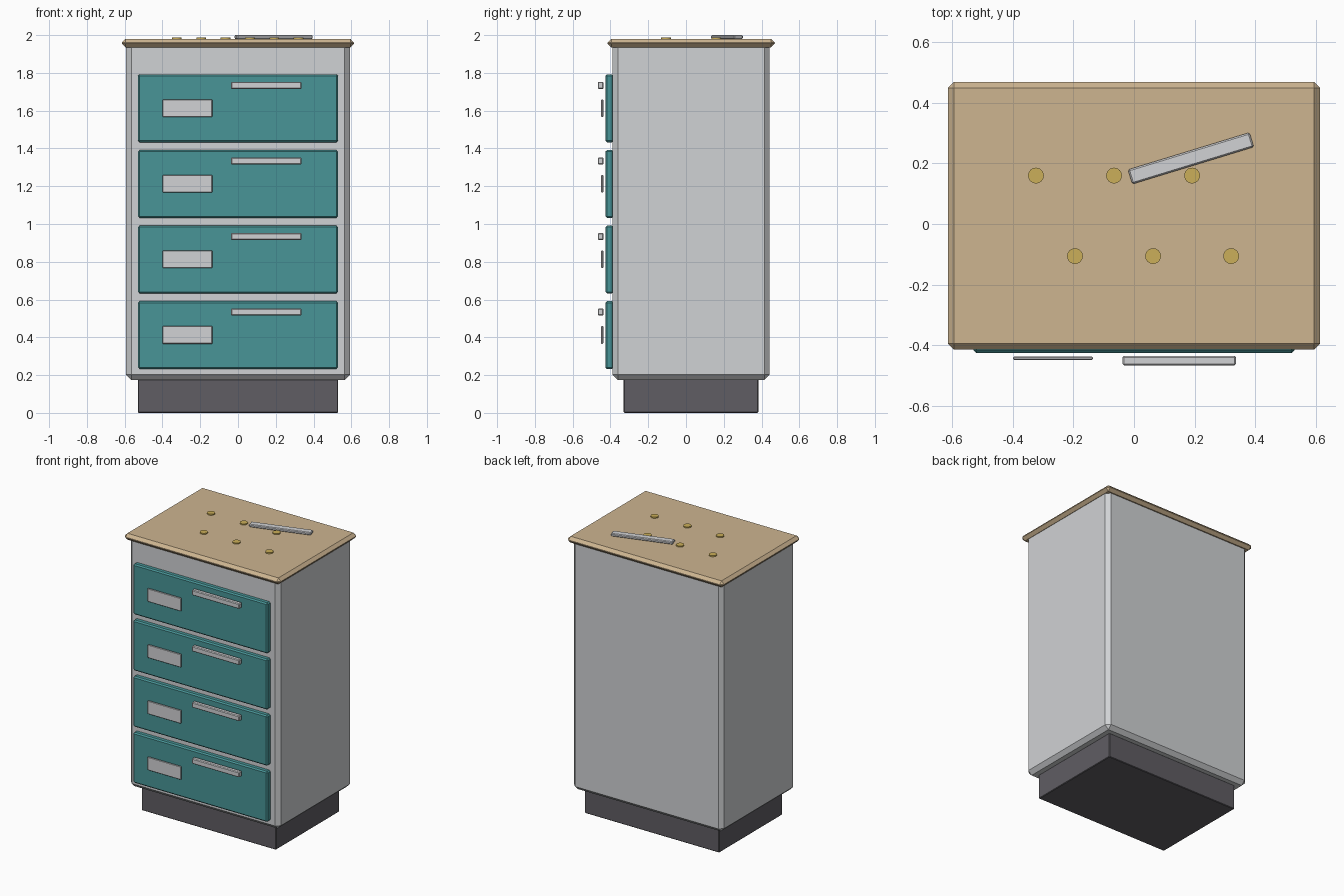
import bpy
from math import radians

cube = bpy.data.objects.get("Cube")
if cube:
    bpy.data.objects.remove(cube, do_unlink=True)


def material(name, rgb):
    mat = bpy.data.materials.new(name)
    mat.use_nodes = True
    mat.diffuse_color = (*rgb, 1)
    bsdf = next(n for n in mat.node_tree.nodes if n.type == 'BSDF_PRINCIPLED')
    bsdf.inputs["Base Color"].default_value = (*rgb, 1)
    return mat


grey = material("light grey paint", (0.63, 0.645, 0.66))
metal = material("pale metal", (0.64, 0.645, 0.66))
teal = material("teal paint", (0.065, 0.30, 0.31))
tan = material("tan laminate", (0.61, 0.46, 0.28))
gold = material("brass", (0.60, 0.43, 0.10))
dark = material("dark grey plinth", (0.115, 0.11, 0.125))


def chamfer(obj, width):
    mod = obj.modifiers.new("chamfer", 'BEVEL')
    mod.width = width
    mod.segments = 1
    mod.limit_method = 'ANGLE'


def box(name, mat, x, y, z, bevel, turn=0):
    """Chamfered box from (min, max) pairs, turned about its own z axis."""
    spans = (x, y, z)
    bpy.ops.mesh.primitive_cube_add(size=1, location=[(a + b) / 2 for a, b in spans])
    obj = bpy.context.object
    obj.name = name
    obj.scale = [b - a for a, b in spans]
    bpy.ops.object.transform_apply(location=False, rotation=False, scale=True)
    obj.rotation_euler.z = radians(turn)
    obj.data.materials.append(mat)
    chamfer(obj, bevel)
    return obj


# Carcass
box("plinth", dark, (-0.53, 0.53), (-0.33, 0.383), (0, 0.178), 0.004)
box("cabinet_body", grey, (-0.592, 0.592), (-0.388, 0.442), (0.175, 1.965), 0.027)
box("worktop", tan, (-0.615, 0.615), (-0.415, 0.47), (1.935, 1.98), 0.02)

# Four drawers, each with a pull bar and a label plate
for i in range(4):
    mid = 0.412 + 0.4 * i
    box(f"drawer_front_{i + 1}", teal, (-0.53, 0.53), (-0.427, -0.384),
        (mid - 0.18, mid + 0.18), 0.009)
    box(f"drawer_pull_{i + 1}", metal, (-0.038, 0.337), (-0.467, -0.436),
        (mid + 0.103, mid + 0.141), 0.005)
    box(f"label_plate_{i + 1}", metal, (-0.399, -0.136), (-0.449, -0.438),
        (mid - 0.046, mid + 0.048), 0.003)

# Two staggered rows of brass discs
for row, (start, y) in enumerate(((-0.324, 0.16), (-0.195, -0.106))):
    for col in range(3):
        bpy.ops.mesh.primitive_cylinder_add(
            vertices=24, radius=0.026, depth=0.016,
            location=(start + 0.258 * col, y, 1.98))
        disc = bpy.context.object
        disc.name = f"brass_disc_{row + 1}_{col + 1}"
        disc.data.materials.append(gold)
        bpy.ops.object.shade_smooth_by_angle(angle=radians(30))

# Loose bar lying on the worktop
box("metal_bar", metal, (-0.022, 0.398), (0.192, 0.242), (1.98, 2.0), 0.005, turn=17)
